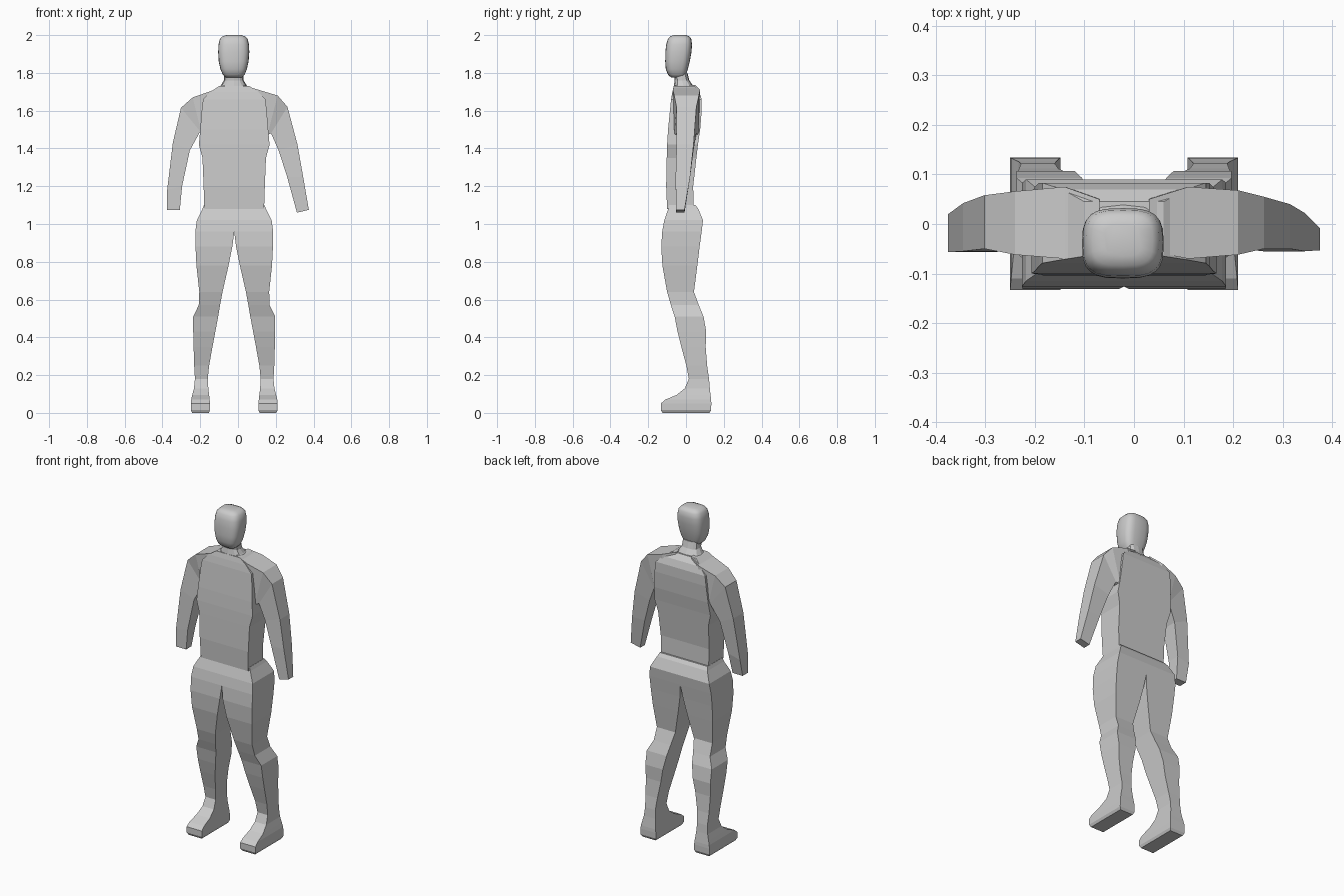
import bpy, bmesh, math

MID = -0.02  # body centre line
skin = bpy.data.materials.new("light_grey")
skin.diffuse_color = (0.6, 0.6, 0.6, 1)


def loft(name, rings, cap_start=True, cap_end=True, smooth=False):
    """Skin a list of equal-length point rings."""
    bm = bmesh.new()
    vr = [[bm.verts.new(p) for p in r] for r in rings]
    n = len(vr[0])
    for a, b in zip(vr, vr[1:]):
        for i in range(n):
            j = (i + 1) % n
            bm.faces.new((a[i], a[j], b[j], b[i]))
    if cap_start:
        bm.faces.new(vr[0][::-1])
    if cap_end:
        bm.faces.new(vr[-1])
    bmesh.ops.recalc_face_normals(bm, faces=bm.faces)
    me = bpy.data.meshes.new(name)
    bm.to_mesh(me)
    bm.free()
    me.materials.append(skin)
    ob = bpy.data.objects.new(name, me)
    bpy.context.collection.objects.link(ob)
    if smooth:
        for p in me.polygons:
            p.use_smooth = True
    return ob


def box_ring(z, x0, x1, y0, y1):
    return [(x0, y0, z), (x1, y0, z), (x1, y1, z), (x0, y1, z)]


def round_ring(z, x0, x1, y0, y1, n=24, k=0.62):
    cx, cy, rx, ry = (x0 + x1) / 2, (y0 + y1) / 2, (x1 - x0) / 2, (y1 - y0) / 2
    f = lambda v: math.copysign(abs(v) ** k, v)
    return [(cx + rx * f(math.cos(math.tau * i / n)),
             cy + ry * f(math.sin(math.tau * i / n)), z) for i in range(n)]


# legs and feet: z, inner and outer distance from the centre line, front, back
leg = [(0, .135, .222, -.125, .125), (.015, .128, .23, -.133, .133),
       (.05, .128, .23, -.133, .134), (.07, .13, .228, -.11, .133),
       (.095, .133, .222, -.05, .13), (.13, .137, .213, -.006, .126),
       (.18, .14, .208, .015, .122), (.25, .133, .212, .002, .112),
       (.35, .115, .215, -.025, .104), (.43, .1, .217, -.045, .107),
       (.51, .085, .217, -.06, .093), (.57, .075, .188, -.08, .068),
       (.64, .062, .185, -.1, .042), (.78, .03, .2, -.125, .06),
       (.88, .01, .205, -.131, .072), (.96, .0, .206, -.126, .083)]
for side, name in ((-1, "left_leg"), (1, "right_leg")):
    loft(name, [box_ring(z, MID + side * a, MID + side * b, f, r)
                for z, a, b, f, r in leg], cap_end=False)

# pelvis
loft("hips", [box_ring(z, MID - w, MID + w, f, r) for z, w, f, r in (
    (.96, .206, -.126, .083), (1.02, .198, -.115, .09),
    (1.08, .168, -.094, .065), (1.1, .16, -.09, .05))], cap_start=False)

# torso up to the base of the neck
loft("torso", [box_ring(z, MID - w, MID + w, f, r) for z, w, f, r in (
    (1.08, .158, -.1, .04), (1.2, .162, -.105, .038), (1.35, .168, -.102, .055),
    (1.42, .187, -.1, .063), (1.5, .18, -.095, .075), (1.6, .172, -.085, .083),
    (1.66, .165, -.079, .083), (1.7, .125, -.072, .07), (1.73, .08, -.065, .045))])

# neck
loft("neck", [round_ring(*r, n=12, k=.7) for r in (
    (1.7, -.12, .08, -.07, .06), (1.735, -.09, .045, -.064, .035),
    (1.76, -.075, .03, -.06, .018), (1.8, -.073, .028, -.065, .008))])

# head
loft("head", [round_ring(*r) for r in (
    (1.775, -.065, .02, -.078, -.005), (1.79, -.08, .035, -.095, .0),
    (1.82, -.093, .047, -.107, .01), (1.86, -.102, .056, -.11, .02),
    (1.91, -.105, .06, -.109, .029), (1.95, -.103, .058, -.105, .032),
    (1.98, -.096, .051, -.096, .028), (1.993, -.084, .038, -.084, .018),
    (2.0, -.06, .015, -.065, .0))], smooth=True)

# arms: outer x, z, inner x, z, front, back
arms = {
    "right_arm": [(.03, 1.735, .04, 1.6, -.055, .05), (.11, 1.71, .08, 1.52, -.07, .075),
                  (.21, 1.68, .155, 1.47, -.062, .068), (.262, 1.62, .175, 1.48, -.05, .055),
                  (.315, 1.42, .215, 1.39, -.05, .04), (.345, 1.25, .26, 1.25, -.055, .022),
                  (.375, 1.075, .312, 1.06, -.053, -.008)],
    "left_arm": [(-.07, 1.735, -.08, 1.6, -.055, .05), (-.14, 1.705, -.12, 1.52, -.07, .075),
                 (-.24, 1.67, -.19, 1.47, -.062, .066), (-.302, 1.615, -.2, 1.49, -.05, .058),
                 (-.345, 1.43, -.255, 1.39, -.055, .042), (-.375, 1.18, -.296, 1.2, -.057, .02),
                 (-.375, 1.075, -.308, 1.075, -.055, -.005)],
}
for name, rows in arms.items():
    loft(name, [[(a, f, b), (a, r, b), (c, r, d), (c, f, d)]
                for a, b, c, d, f, r in rows])
